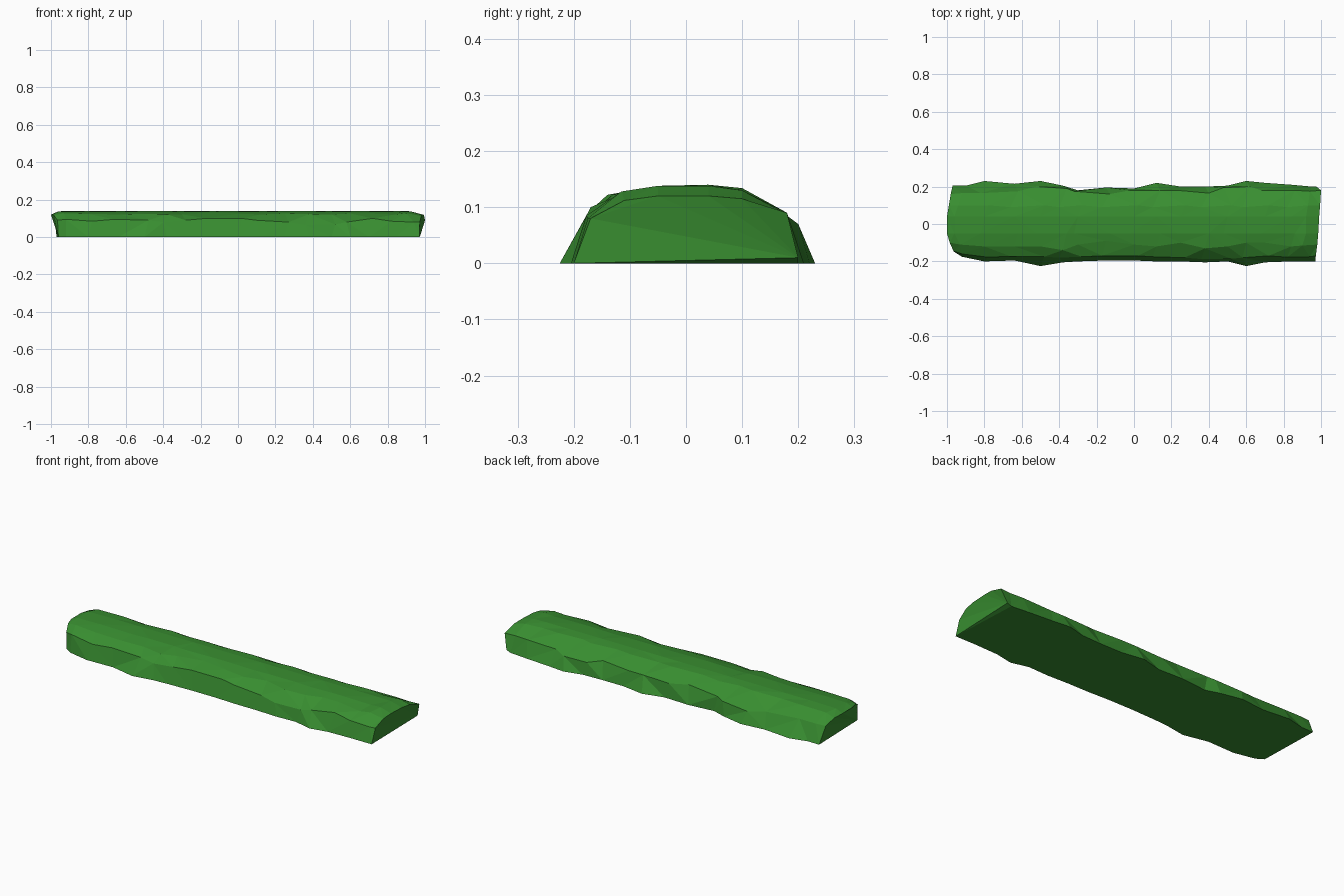
import bpy, bmesh

mat = bpy.data.materials.new("grass_green")
mat.diffuse_color = (0.04, 0.27, 0.03, 1)

# Stations: x, front base y, front crease z, front shoulder y,
#           back base y, back crease y, back crease z
stations = [
    (-0.80, -0.20, 0.085, -0.12, 0.23, 0.165, 0.09),
    (-0.64, -0.195, 0.095, -0.12, 0.215, 0.175, 0.08),
    (-0.50, -0.225, 0.09, -0.12, 0.23, 0.20, 0.065),
    (-0.38, -0.205, 0.08, -0.14, 0.205, 0.19, 0.075),
    (-0.30, -0.20, 0.09, -0.11, 0.18, 0.175, 0.085),
    (-0.15, -0.195, 0.10, -0.09, 0.195, 0.16, 0.095),
    (0.00, -0.195, 0.10, -0.11, 0.19, 0.18, 0.08),
    (0.12, -0.20, 0.09, -0.12, 0.22, 0.18, 0.085),
    (0.25, -0.20, 0.08, -0.10, 0.20, 0.18, 0.085),
    (0.38, -0.205, 0.065, -0.13, 0.20, 0.165, 0.09),
    (0.50, -0.20, 0.068, -0.12, 0.205, 0.195, 0.07),
    (0.60, -0.225, 0.08, -0.10, 0.23, 0.20, 0.07),
    (0.70, -0.205, 0.10, -0.10, 0.22, 0.18, 0.085),
    (0.84, -0.20, 0.085, -0.12, 0.21, 0.18, 0.09),
]


def ring(i, row):
    x, fb, fz, fs, bb, bc, bz = row
    fc = -0.175 - 0.5 * (0.09 - fz)
    dx = 0.02 * (-1) ** i
    top = 0.138 - 0.003 * (i % 3 == 1)
    return [(x, fb, 0), (x + dx, fc, fz), (x, fs, top - 0.012 + 0.1 * (fs + 0.1)),
            (x - dx, -0.05, top), (x, 0.04, 0.14),
            (x + dx, 0.10 - 0.01 * (i % 2), top - 0.004), (x - dx, bc, bz), (x, bb, 0)]


# Tapered ends, leaning outward towards the crease
left_end = [(-0.96, -0.15, 0), (-0.965, -0.145, 0.09), (-0.985, -0.10, 0.118),
            (-1.0, -0.05, 0.12), (-1.0, 0.04, 0.12), (-0.99, 0.10, 0.115),
            (-0.98, 0.16, 0.09), (-0.97, 0.205, 0)]
left_rim = [(-0.92, -0.175, 0), (-0.92, -0.16, 0.095), (-0.93, -0.11, 0.127),
            (-0.96, -0.05, 0.136), (-0.96, 0.04, 0.138), (-0.94, 0.10, 0.132),
            (-0.92, 0.165, 0.09), (-0.90, 0.205, 0)]
right_rim = [(0.94, -0.20, 0), (0.94, -0.175, 0.08), (0.90, -0.115, 0.128),
             (0.92, -0.05, 0.138), (0.92, 0.04, 0.138), (0.93, 0.10, 0.13),
             (0.94, 0.175, 0.09), (0.95, 0.20, 0)]
right_end = [(0.97, -0.20, 0), (0.972, -0.17, 0.08), (0.98, -0.11, 0.112),
             (0.985, -0.05, 0.12), (0.99, 0.04, 0.12), (0.995, 0.10, 0.115),
             (1.0, 0.18, 0.09), (0.975, 0.20, 0.01)]

rings = [left_end, left_rim] + [ring(i, r) for i, r in enumerate(stations)] + [right_rim, right_end]

# Loft the mound, triangulated for faceted sides
bm = bmesh.new()
loops = [[bm.verts.new(p) for p in r] for r in rings]
n = len(loops[0])
for a, b in zip(loops, loops[1:]):
    for j in range(n):
        k = (j + 1) % n
        bm.faces.new((a[j], b[j], b[k], a[k]))
bm.faces.new(loops[0])
bm.faces.new(loops[-1])
bmesh.ops.triangulate(bm, faces=bm.faces[:])
bmesh.ops.recalc_face_normals(bm, faces=bm.faces[:])

mesh = bpy.data.meshes.new("grass_strip")
bm.to_mesh(mesh)
bm.free()
mesh.materials.append(mat)
obj = bpy.data.objects.new("grass_strip", mesh)
bpy.context.collection.objects.link(obj)
